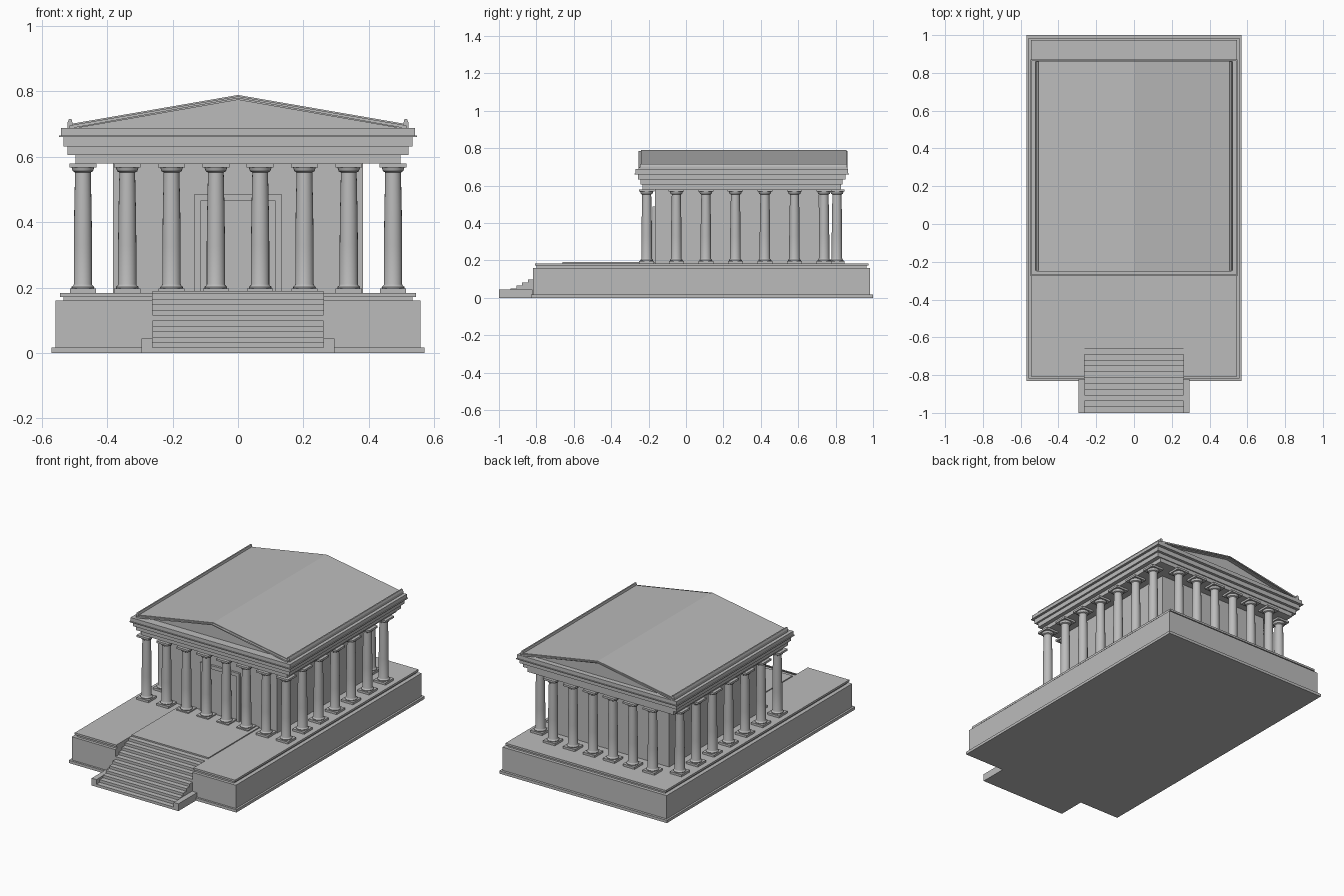
import bpy, bmesh, math

if "Cube" in bpy.data.objects:
    bpy.data.objects.remove(bpy.data.objects["Cube"])

stone = bpy.data.materials.new("grey stone")
stone.diffuse_color = (0.5, 0.5, 0.5, 1)
stone.use_nodes = True
stone.node_tree.nodes["Principled BSDF"].inputs["Base Color"].default_value = stone.diffuse_color


def finish(name, bm):
    bmesh.ops.recalc_face_normals(bm, faces=bm.faces)
    me = bpy.data.meshes.new(name)
    bm.to_mesh(me)
    bm.free()
    me.materials.append(stone)
    ob = bpy.data.objects.new(name, me)
    bpy.context.collection.objects.link(ob)
    return ob


def add_prism(bm, pts, axis, a, b):
    """Extrude a 2D outline from a to b along axis 'x', 'y' or 'z'."""
    place = {'x': lambda p, t: (t, p[0], p[1]),
             'y': lambda p, t: (p[0], t, p[1]),
             'z': lambda p, t: (p[0], p[1], t)}[axis]
    lo = [bm.verts.new(place(p, a)) for p in pts]
    hi = [bm.verts.new(place(p, b)) for p in pts]
    bm.faces.new(lo)
    bm.faces.new(hi)
    n = len(pts)
    for i in range(n):
        j = (i + 1) % n
        bm.faces.new((lo[i], lo[j], hi[j], hi[i]))


def add_box(bm, x0, x1, y0, y1, z0, z1):
    add_prism(bm, [(x0, y0), (x1, y0), (x1, y1), (x0, y1)], 'z', z0, z1)


def prism(name, pts, axis, a, b):
    bm = bmesh.new()
    add_prism(bm, pts, axis, a, b)
    return finish(name, bm)


def box(name, *dims):
    bm = bmesh.new()
    add_box(bm, *dims)
    return finish(name, bm)


def add_lathe(bm, profile, sides):
    rings = []
    for r, z in profile:
        rings.append([bm.verts.new((r * math.cos(2 * math.pi * k / sides),
                                    r * math.sin(2 * math.pi * k / sides), z))
                      for k in range(sides)])
    for lo, hi in zip(rings, rings[1:]):
        for k in range(sides):
            m = (k + 1) % sides
            bm.faces.new((lo[k], lo[m], hi[m], hi[k]))
    bm.faces.new(rings[0])
    bm.faces.new(rings[-1])


# Podium: stacked layers, each notched at the front for the stairs
SW = 0.262
for name, hx, y0, y1, z0, z1 in (
        ("podium_plinth", 0.57, -0.83, 1.0, 0, 0.017),
        ("podium_body", 0.558, -0.818, 0.985, 0.017, 0.16),
        ("podium_neck", 0.534, -0.80, 0.965, 0.16, 0.172),
        ("podium_cornice", 0.545, -0.808, 0.975, 0.172, 0.184)):
    outline = [(-hx, y0), (-SW, y0), (-SW, -0.66), (SW, -0.66),
               (SW, y0), (hx, y0), (hx, y1), (-hx, y1)]
    prism(name, outline, 'z', z0, z1)

# Stairs: stepped side profile, low curbs and the landing above
RUN, RISE, STEPS = 0.0309, 0.0165, 11
steps = [(-0.66, 0)]
steps.append((-1.0, 0))
for i in range(STEPS):
    steps += [(-1 + RUN * i, RISE * (i + 1)), (-1 + RUN * (i + 1), RISE * (i + 1))]
prism("stairs", steps, 'x', -SW, SW)
for side, s in (("left", -1), ("right", 1)):
    box("stair_curb_" + side, min(s * SW, s * 0.295), max(s * SW, s * 0.295),
        -1.0, -0.82, 0, 0.045)
box("landing", -SW, SW, -0.66, -0.165, 0.184, 0.19)

# Inner hall with framed door
box("hall", -0.382, 0.382, -0.165, 0.71, 0.184, 0.582)
prism("door_frame", [(-0.133, 0.19), (-0.133, 0.487), (0.133, 0.487), (0.133, 0.19),
                     (0.115, 0.19), (0.115, 0.465), (-0.115, 0.465), (-0.115, 0.19)],
      'y', -0.178, -0.163)
box("door", -0.115, 0.115, -0.170, -0.163, 0.19, 0.465)

# Column: square base, turned shaft and square capital, shared by all columns
bm = bmesh.new()
add_box(bm, -0.04, 0.04, -0.04, 0.04, 0.184, 0.197)
add_lathe(bm, [(0.034, 0.197), (0.035, 0.202), (0.029, 0.207), (0.028, 0.21),
               (0.028, 0.33), (0.0265, 0.44), (0.024, 0.552), (0.031, 0.556),
               (0.035, 0.568)], 20)
add_box(bm, -0.041, 0.041, -0.041, 0.041, 0.568, 0.58)
first = finish("column", bm)
bpy.context.view_layer.objects.active = first
first.select_set(True)
bpy.ops.object.shade_smooth_by_angle(angle=math.radians(35))

DX, DY, Y0 = 0.1355, 0.158, -0.21
spots = [((i - 3.5) * DX, Y0) for i in range(8)]                      # front row
spots += [(s * 3.5 * DX, Y0 + DY * j) for s in (-1, 1) for j in range(1, 7)]
spots += [((i - 3.5) * DX, 0.807) for i in range(1, 7)]               # back row
first.location = (spots[0][0], spots[0][1], 0)
for x, y in spots[1:]:
    c = first.copy()
    c.location = (x, y, 0)
    bpy.context.collection.objects.link(c)

# Entablature: layers stepping outward
for name, hx, y0, y1, z0, z1 in (
        ("architrave", 0.497, -0.232, 0.83, 0.58, 0.605),
        ("frieze", 0.522, -0.243, 0.836, 0.605, 0.632),
        ("cornice_lower", 0.534, -0.257, 0.853, 0.632, 0.66),
        ("cornice_middle", 0.547, -0.275, 0.871, 0.66, 0.665),
        ("cornice_upper", 0.542, -0.27, 0.866, 0.665, 0.688)):
    box(name, -hx, hx, y0, y1, z0, z1)

# Roof: recessed gable core, overhanging slopes and side gutters
prism("gable_core", [(-0.50, 0.688), (0.50, 0.688), (0, 0.778)], 'y', -0.22, 0.835)
prism("roof_slopes", [(-0.515, 0.688), (-0.515, 0.7), (0, 0.789), (0.515, 0.7),
                      (0.515, 0.688), (0.49, 0.688), (0, 0.774), (-0.49, 0.688)],
      'y', -0.24, 0.857)
prism("raking_moulding", [(-0.515, 0.688), (-0.515, 0.696), (0, 0.785), (0.515, 0.696),
                          (0.515, 0.688), (0.505, 0.688), (0, 0.779), (-0.505, 0.688)],
      'y', -0.254, 0.864)
for side, s in (("left", -1), ("right", 1)):
    prism("gutter_" + side, [(s * 0.505, 0.688), (s * 0.522, 0.688), (s * 0.522, 0.703),
                             (s * 0.517, 0.715), (s * 0.509, 0.715), (s * 0.505, 0.7)],
          'y', -0.245, 0.86)
